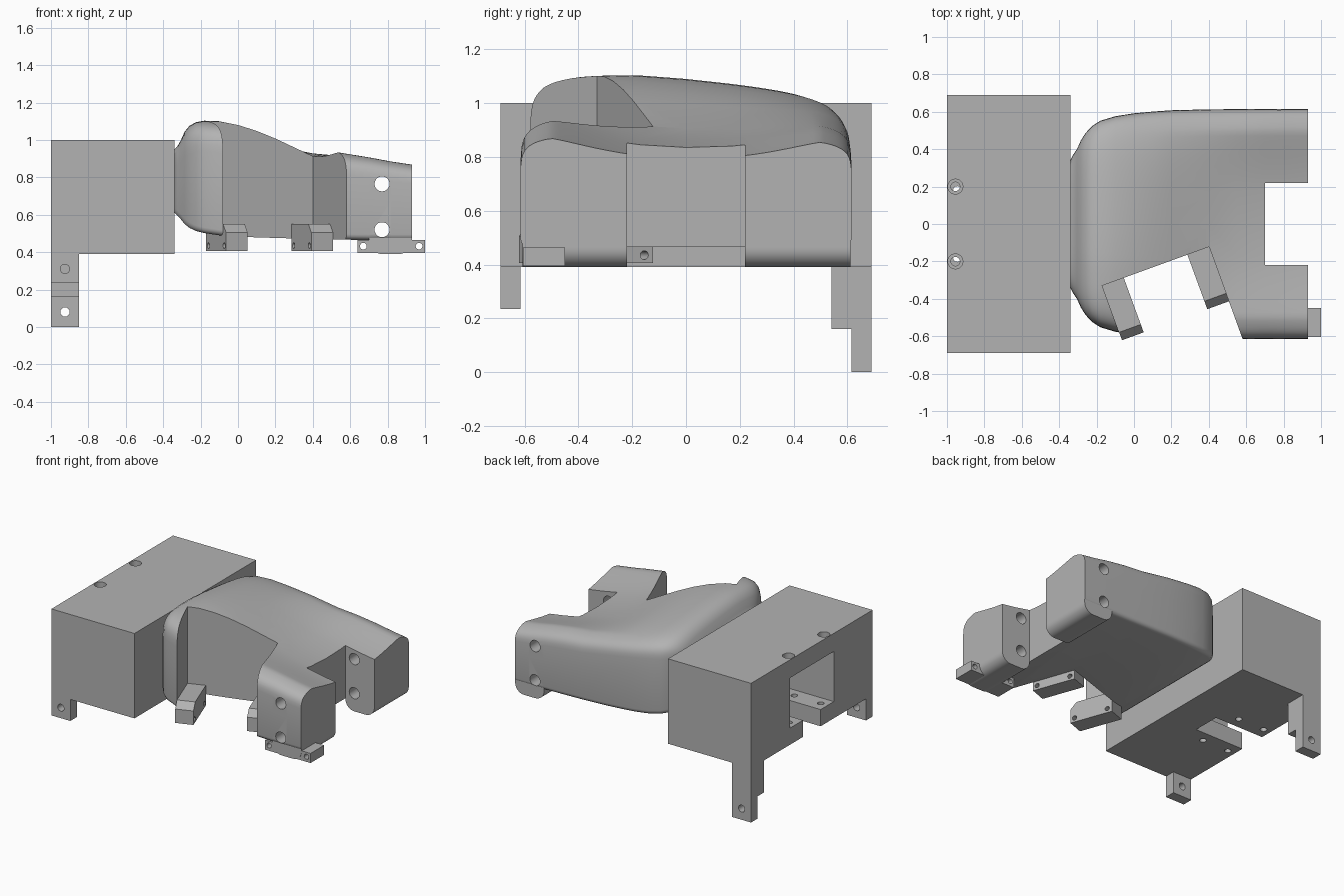
import bpy, bmesh, math
from mathutils import Matrix, Vector

if "Cube" in bpy.data.objects:
    bpy.data.objects.remove(bpy.data.objects["Cube"], do_unlink=True)

grey = bpy.data.materials.new("plain_grey")
grey.use_nodes = True
GREY = (0.45, 0.45, 0.45, 1)
grey.diffuse_color = GREY
grey.node_tree.nodes["Principled BSDF"].inputs["Base Color"].default_value = GREY


def make(name, bm):
    bmesh.ops.recalc_face_normals(bm, faces=bm.faces)
    mesh = bpy.data.meshes.new(name)
    bm.to_mesh(mesh)
    bm.free()
    mesh.materials.append(grey)
    obj = bpy.data.objects.new(name, mesh)
    bpy.context.collection.objects.link(obj)
    return obj


def box(name, x, y, z, frame=Matrix(), round_x=0, chamfer=0):
    """Box between ranges; round_x fillets lower edges along y, chamfer cuts the upper outer y edge."""
    bm = bmesh.new()
    bmesh.ops.create_cube(bm, size=1)
    for v in bm.verts:
        v.co = Vector([r[0] + (c + 0.5) * (r[1] - r[0]) for c, r in zip(v.co, (x, y, z))])
    if round_x:
        low = [e for e in bm.edges if all(v.co.z < z[0] + 0.001 for v in e.verts)
               and abs(e.verts[0].co.x - e.verts[1].co.x) < 0.001]
        bmesh.ops.bevel(bm, geom=low, offset=round_x, segments=8, profile=0.5, affect='EDGES')
    if chamfer:
        outer = [e for e in bm.edges if all(v.co.z > z[1] - 0.001 and v.co.y < y[0] + 0.001 for v in e.verts)]
        bmesh.ops.bevel(bm, geom=outer, offset=chamfer, segments=1, affect='EDGES')
    bm.transform(frame)
    return make(name, bm)


def rod(centre, axis, radius, length, frame=Matrix()):
    """Cylinder used to drill a hole."""
    bm = bmesh.new()
    bmesh.ops.create_cone(bm, cap_ends=True, segments=24, radius1=radius, radius2=radius, depth=length)
    turn = Vector((0, 0, 1)).rotation_difference(Vector(axis)).to_matrix().to_4x4()
    bm.transform(frame @ Matrix.Translation(centre) @ turn)
    return make("drill", bm)


def combine(target, others, operation='DIFFERENCE'):
    bpy.context.view_layer.objects.active = target
    for other in others:
        mod = target.modifiers.new("combine", 'BOOLEAN')
        mod.operation = operation
        mod.solver = 'EXACT'
        mod.object = other
        bpy.ops.object.modifier_apply(modifier=mod.name)
        bpy.data.objects.remove(other, do_unlink=True)


# Housing block with cavity, floor slot, legs and screw holes
housing = box("housing_block", (-1, -0.34), (-0.69, 0.69), (0.39, 1.0))
cuts = [box("cavity", (-1.1, -0.45), (-0.25, 0.25), (0.51, 0.87)),
        box("slot", (-1.1, -0.61), (-0.1, 0.1), (0.3, 0.6))]
for side in (-0.2, 0.2):
    cuts += [rod((-0.955, side, 1.0), (0, 0, 1), 0.04, 0.12),
             rod((-0.955, side, 0.95), (0, 0, 1), 0.024, 0.3)]
    cuts += [rod((x, side * 0.9, 0.45), (0, 0, 1), 0.022, 0.3) for x in (-0.945, -0.735)]
combine(housing, cuts)

front_leg = box("front_leg", (-1, -0.85), (-0.69, -0.615), (0.235, 0.39))
combine(front_leg, [rod((-0.925, -0.65, 0.31), (0, 1, 0), 0.025, 0.3)])
back_leg = box("back_leg", (-1, -0.85), (0.615, 0.69), (0, 0.39))
combine(back_leg, [rod((-0.925, 0.65, 0.08), (0, 1, 0), 0.025, 0.3)])
box("back_leg_step", (-1, -0.85), (0.54, 0.615), (0.16, 0.39))

# Curved body lofted along x: station, half width, top, bottom
STATIONS = [(-0.34, 0.34, 0.95, 0.61), (-0.325, 0.37, 0.965, 0.595), (-0.305, 0.40, 1.0, 0.575),
            (-0.285, 0.445, 1.045, 0.55), (-0.26, 0.485, 1.075, 0.53), (-0.225, 0.523, 1.095, 0.513),
            (-0.18, 0.552, 1.103, 0.502), (-0.1, 0.576, 1.1, 0.49), (0, 0.592, 1.083, 0.483),
            (0.1, 0.601, 1.06, 0.479), (0.2, 0.608, 1.033, 0.476), (0.4, 0.613, 0.972, 0.47),
            (0.55, 0.614, 0.945, 0.467), (0.7, 0.615, 0.92, 0.465), (0.82, 0.615, 0.897, 0.465),
            (0.93, 0.615, 0.88, 0.465)]
STEPS = 40


def top_height(x, y, top):
    t = min(max((x + 0.1) / 0.75, 0), 1)
    t = t * t * (3 - 2 * t)
    tilt = 0.13 * max(0, y + 0.2) ** 1.4
    saddle = 0.085 * max(0, 1 - (y / 0.5) ** 2) + 0.03 * max(0, y)
    return top - (1 - t) * tilt - t * saddle


def section(x, w, top, bottom):
    ring = []
    shoulder = bottom + 0.5 * (top - bottom)
    for i in range(STEPS + 1):
        a = math.pi * i / STEPS
        u = -math.copysign(abs(math.cos(a)) ** 0.5, math.cos(a)) if i % STEPS else -math.cos(a)
        height = top_height(x, u * w, top)
        arch = max(0, 1 - abs(u) ** 6) ** (1 / 6)
        ring.append((x, u * w, shoulder + (height - shoulder) * arch))
    lip = 0.03
    for s in (1, -1):
        arc = [(s * (w - lip + lip * math.cos(a)), bottom + lip - lip * math.sin(a))
               for a in (0, math.pi / 8, math.pi / 4, math.pi * 3 / 8, math.pi / 2)]
        ring += [(x, y, z) for y, z in (arc if s > 0 else arc[::-1])]
    return ring


bm = bmesh.new()
rings = [[bm.verts.new(p) for p in section(*s)] for s in STATIONS]
for a, b in zip(rings, rings[1:]):
    for i in range(len(a)):
        j = (i + 1) % len(a)
        bm.faces.new((a[i], a[j], b[j], b[i]))
bm.faces.new(rings[0])
bm.faces.new(rings[-1][::-1])
body = make("curved_body", bm)

# Lower ends of the two prongs, then notch, slanted pocket and holes
combine(body, [box("prong", (0.7, 0.93), y, (0.39, 0.62), round_x=0.07)
               for y in ((0.22, 0.611), (-0.607, -0.22))], 'UNION')
slant = Matrix.Translation((-0.17, -0.33, 0)) @ Matrix.Rotation(math.radians(20), 4, 'Z')
cuts = [box("notch", (0.7, 1.2), (-0.22, 0.22), (0, 2)),
        box("pocket", (0, 0.608), (-0.8, 0), (0, 2), slant)]
cuts += [rod((0.77, 0, z), (0, 1, 0), 0.04, 2) for z in (0.52, 0.765)]
cuts += [rod((0.7, y, z), (1, 0, 0), 0.017, 0.2) for y in (-0.087, 0.087) for z in (0.553, 0.727)]
combine(body, cuts)

# Mounting lugs: two slanted ones in the pocket and one under the front prong
lugs = []
for name, u in (("left_lug", 0), ("right_lug", 0.485)):
    lug = box(name, (u, u + 0.123), (-0.31, 0), (0.405, 0.55), slant, chamfer=0.045)
    combine(lug, [rod((u + 0.06, v, 0.435), (1, 0, 0), 0.016, 0.4, slant) for v in (-0.28, -0.035)])
    lugs.append(lug)
front_lug = box("front_lug", (0.64, 1.0), (-0.605, -0.45), (0.395, 0.464))
combine(front_lug, [rod((x, -0.53, 0.432), (0, 1, 0), 0.018, 0.5) for x in (0.67, 0.968)])

# Smooth shading with crisp edges
for obj in bpy.context.scene.objects:
    obj.select_set(obj.type == 'MESH')
bpy.context.view_layer.objects.active = body
bpy.ops.object.shade_smooth_by_angle(angle=math.radians(30))
